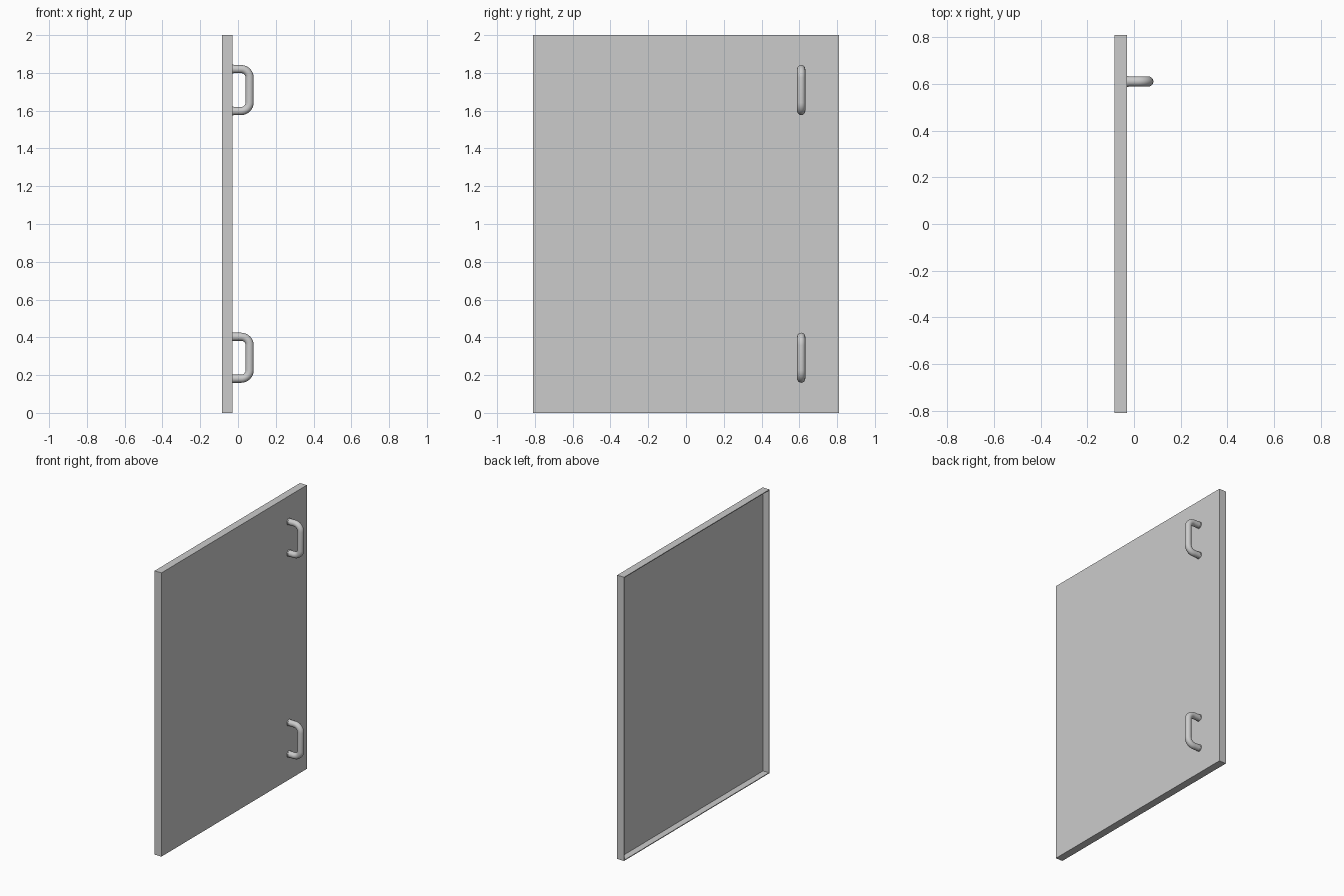
import bpy, bmesh
from math import sin, cos, pi
from mathutils import Matrix, Vector

if "Cube" in bpy.data.objects:
    bpy.data.objects.remove(bpy.data.objects["Cube"])


def make_material(name, colour):
    mat = bpy.data.materials.new(name)
    mat.use_nodes = True
    mat.diffuse_color = colour
    mat.node_tree.nodes["Principled BSDF"].inputs["Base Color"].default_value = colour
    return mat


grey = make_material("light grey", (0.6, 0.6, 0.6, 1))
BACK, FACE = -0.084, -0.03      # panel depth range along x
HALF_W, HEIGHT, SHEET = 0.81, 2.0, 0.008
TUBE, REACH, HALF_SPAN, BEND = 0.0215, 0.0615, 0.111, 0.045


def add_object(name, bm):
    mesh = bpy.data.meshes.new(name)
    bmesh.ops.recalc_face_normals(bm, faces=bm.faces)
    bm.to_mesh(mesh)
    bm.free()
    obj = bpy.data.objects.new(name, mesh)
    bpy.context.collection.objects.link(obj)
    mesh.materials.append(grey)
    return obj


def smooth(obj):
    bpy.ops.object.select_all(action='DESELECT')
    obj.select_set(True)
    bpy.context.view_layer.objects.active = obj
    bpy.ops.object.shade_smooth_by_angle()


# Door panel: a shallow tray, open at the back
bm = bmesh.new()
bmesh.ops.create_cube(bm, size=1)
bmesh.ops.scale(bm, verts=bm.verts, vec=(FACE - BACK, 2 * HALF_W, HEIGHT))
bmesh.ops.translate(bm, verts=bm.verts, vec=((FACE + BACK) / 2, 0, HEIGHT / 2))
bm.normal_update()
rear = [f for f in bm.faces if f.normal.x < -0.9]
bmesh.ops.inset_region(bm, faces=rear, thickness=SHEET)
floor = bmesh.ops.extrude_face_region(bm, geom=rear)["geom"]
bmesh.ops.delete(bm, geom=rear, context='FACES')
bmesh.ops.translate(bm, verts=[v for v in floor if isinstance(v, bmesh.types.BMVert)],
                    vec=(FACE - BACK - SHEET, 0, 0))
add_object("door_panel", bm)


# Handle: round tube swept along a U path with rounded corners
def add_handle(name, y, z, sides=20, steps=8):
    arc = [(REACH - BEND + BEND * sin(a), HALF_SPAN - BEND + BEND * cos(a))
           for a in (i * pi / 2 / steps for i in range(steps + 1))]
    path = [(FACE, HALF_SPAN)] + arc
    path += [(px, -pz) for px, pz in reversed(path)]
    path = [Vector((px, 0, pz)) for px, pz in path]
    bm = bmesh.new()
    rings = []
    for i, p in enumerate(path):
        before = (p - path[i - 1]).normalized() if i else Vector((1, 0, 0))
        after = (path[i + 1] - p).normalized() if i + 1 < len(path) else Vector((-1, 0, 0))
        along = (before + after).normalized()
        side = Vector((0, 1, 0)).cross(along)
        rings.append([bm.verts.new(p + TUBE * (Vector((0, cos(t), 0)) + side * sin(t)))
                      for t in (2 * pi * k / sides for k in range(sides))])
    for a, b in zip(rings, rings[1:]):
        for k in range(sides):
            n = (k + 1) % sides
            bm.faces.new((a[k], a[n], b[n], b[k]))
    bm.faces.new(rings[0])
    bm.faces.new(rings[-1])
    # Thin collars where the tube meets the panel
    for end in (-1, 1):
        place = Matrix.Translation((FACE + 0.003, 0, end * HALF_SPAN)) @ Matrix.Rotation(pi / 2, 4, 'Y')
        bmesh.ops.create_cone(bm, cap_ends=True, segments=sides, radius1=TUBE + 0.002,
                              radius2=TUBE + 0.002, depth=0.006, matrix=place)
    bmesh.ops.translate(bm, verts=bm.verts, vec=(0, y, z))
    smooth(add_object(name, bm))


for name, z in (("upper_handle", 1.709), ("lower_handle", 0.292)):
    add_handle(name, 0.61, z)
